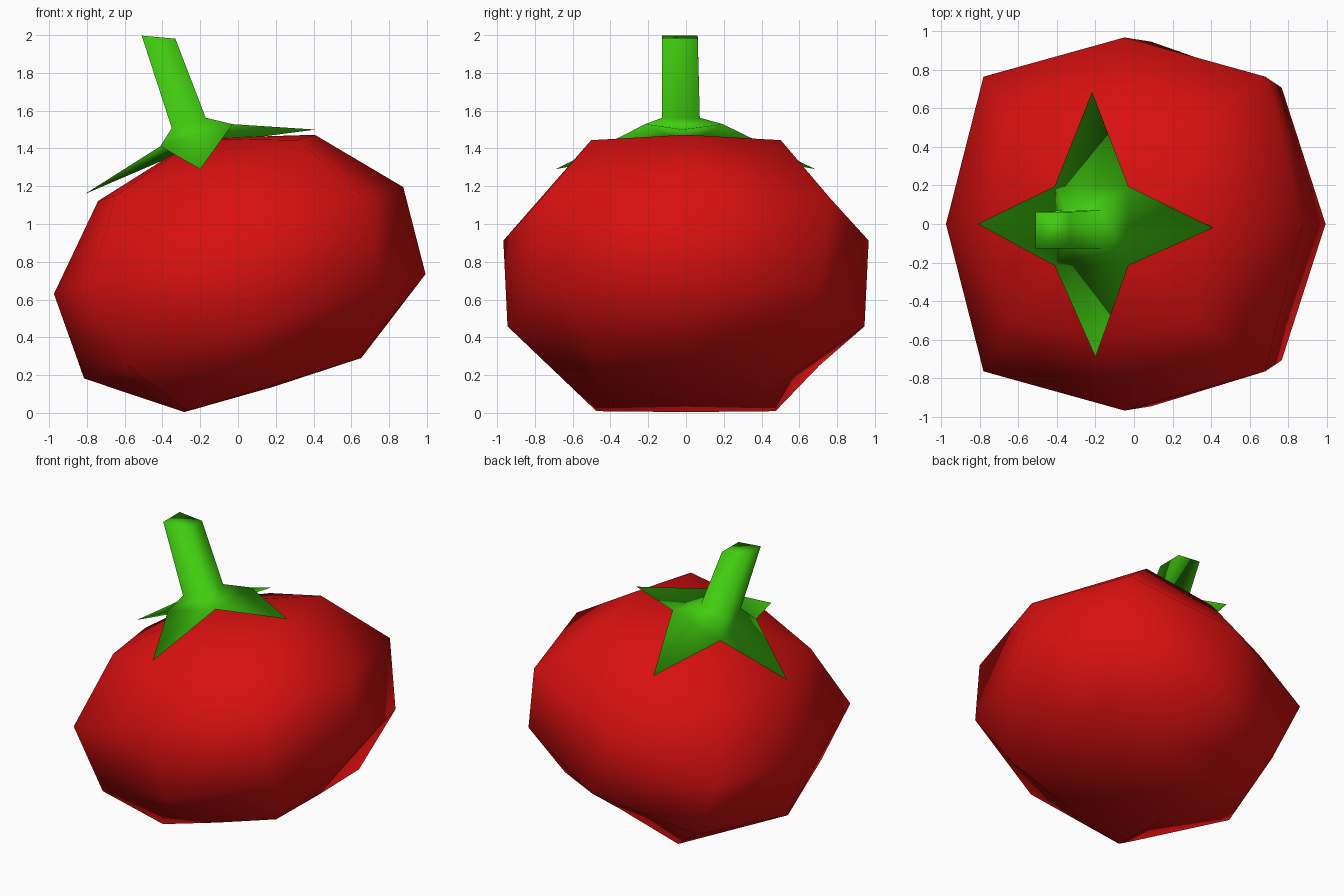
import bpy, math

if "Cube" in bpy.data.objects:
    bpy.data.objects.remove(bpy.data.objects["Cube"])

TILT = math.radians(-17)   # the whole fruit leans towards -x


def material(name, rgb):
    m = bpy.data.materials.new(name)
    m.diffuse_color = (*rgb, 1)
    m.use_nodes = True
    m.node_tree.nodes["Principled BSDF"].inputs["Base Color"].default_value = m.diffuse_color
    return m


def build(name, verts, faces, mat):
    me = bpy.data.meshes.new(name)
    me.from_pydata(verts, [], faces)
    me.materials.append(mat)
    for p in me.polygons:
        p.use_smooth = True
    ob = bpy.data.objects.new(name, me)
    ob.rotation_euler = (0, TILT, 0)
    ob.location = (0, 0, 0.75)
    bpy.context.collection.objects.link(ob)
    return ob


def bridge(a, b, n=8):
    """Quads between two rings starting at vertex a (lower) and b (upper)."""
    return [(a + i, a + (i + 1) % n, b + (i + 1) % n, b + i) for i in range(n)]


red = material("tomato red", (0.69, 0.005, 0.005))
green = material("leaf green", (0.053, 0.61, 0.005))

# Fruit: squarish eight-sided rings (height, radius on axes, radius on diagonals)
rings = [(-0.63, 0.49, 0.67), (-0.305, 0.945, 1.0),
         (0.17, 0.967, 1.08), (0.572, 0.6, 0.71)]
verts, faces = [], []
for z, axis_r, diag_r in rings:
    for i in range(8):
        r = diag_r if i % 2 else axis_r
        t = i * math.pi / 4
        verts.append((r * math.cos(t), r * math.sin(t), z))
for k in range(3):
    faces += bridge(k * 8, k * 8 + 8)
verts += [(0, 0, -0.64), (0, 0, 0.735)]
for i in range(8):
    j = (i + 1) % 8
    faces += [(32, j, i), (33, 24 + i, 24 + j)]
build("fruit", verts, faces, red)

# Stem and calyx: square stem flaring into a four-pointed star of leaves
verts, faces = [], []
tips = [(0.612, -0.02, 0.597), (-0.05, 0.685, 0.58),
        (-0.655, 0.0, 0.628), (-0.033, -0.69, 0.575)]
corners = [(1, -1), (1, 1), (-1, 1), (-1, -1)]
verts += tips                                                       # 0-3
verts += [(0.2 * x, 0.205 * y - 0.01, 0.753) for x, y in corners]     # 4-7
verts += [(0.094 * x - 0.02, 0.1 * y - 0.027, 0.827) for x, y in corners]  # 8-11
verts += [(0.083 * x - 0.04, 0.094 * y - 0.032, 1.308 - 0.034 * x)
          for x, y in corners]                                      # 12-15
verts.append((0, 0, 0.70))                                          # 16 underside
for i in range(4):
    j = (i + 1) % 4
    faces += [(4 + i, i, 4 + j),                    # leaf point
              (4 + i, 4 + j, 8 + j, 8 + i),         # flare
              (8 + i, 8 + j, 12 + j, 12 + i),       # stem side
              (16, i, 4 + i), (16, 4 + j, i)]       # underside
faces.append((12, 13, 14, 15))
build("stem_and_leaves", verts, faces, green)
